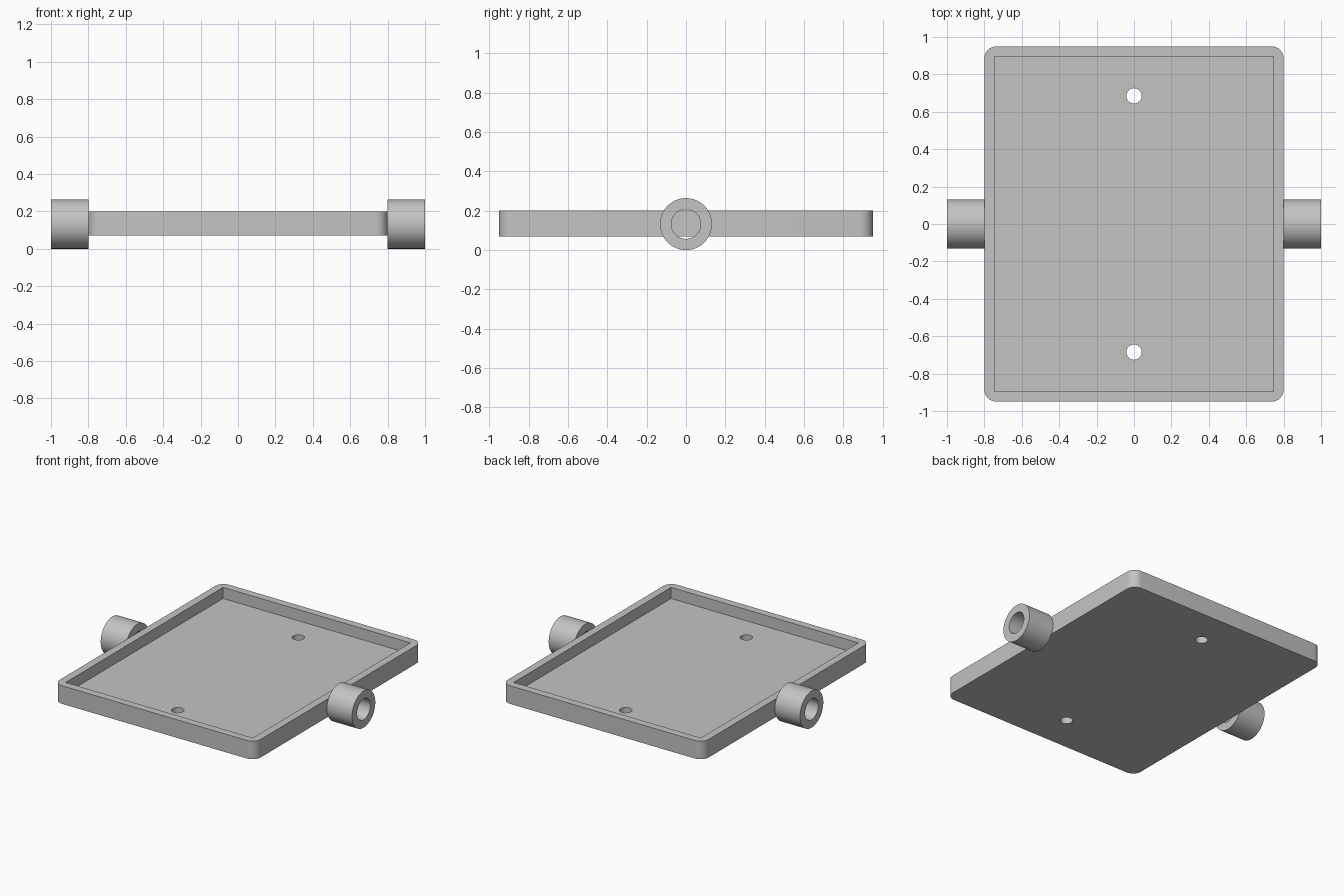
import bpy
import bmesh
import math

scene = bpy.context.scene
default = bpy.data.objects.get("Cube")
if default:
    bpy.data.objects.remove(default, do_unlink=True)

# Main dimensions
HALF_X, HALF_Y = 0.80, 0.95
BOTTOM, FLOOR, TOP = 0.07, 0.12, 0.20
WALL, CORNER = 0.055, 0.065
HOLE_Y, HOLE_R = 0.685, 0.041
BOSS_R, BORE_R, BOSS_LEN = 0.132, 0.075, 0.20

grey = bpy.data.materials.new("light grey")
grey.use_nodes = True
colour = (0.55, 0.55, 0.55, 1)
grey.diffuse_color = colour
grey.node_tree.nodes["Principled BSDF"].inputs["Base Color"].default_value = colour


def finish(name, bm):
    bmesh.ops.recalc_face_normals(bm, faces=bm.faces)
    mesh = bpy.data.meshes.new(name)
    bm.to_mesh(mesh)
    bm.free()
    mesh.materials.append(grey)
    obj = bpy.data.objects.new(name, mesh)
    scene.collection.objects.link(obj)
    return obj


def box(name, half_x, half_y, z0, z1, radius=0):
    bm = bmesh.new()
    bmesh.ops.create_cube(bm, size=1)
    for v in bm.verts:
        v.co.x *= 2 * half_x
        v.co.y *= 2 * half_y
        v.co.z = z1 if v.co.z > 0 else z0
    if radius:
        upright = [e for e in bm.edges
                   if abs(e.verts[0].co.z - e.verts[1].co.z) > 0.01]
        bmesh.ops.bevel(bm, geom=upright, offset=radius, segments=10,
                        profile=0.5, affect='EDGES')
    return finish(name, bm)


def cylinder(name, radius, z0, z1, y):
    bm = bmesh.new()
    bmesh.ops.create_cone(bm, cap_ends=True, segments=48, radius1=radius,
                          radius2=radius, depth=z1 - z0)
    bmesh.ops.translate(bm, verts=bm.verts, vec=(0, y, (z0 + z1) / 2))
    return finish(name, bm)


def cut(target, cutter):
    mod = target.modifiers.new(cutter.name, 'BOOLEAN')
    mod.operation = 'DIFFERENCE'
    mod.solver = 'EXACT'
    mod.object = cutter
    bpy.context.view_layer.objects.active = target
    bpy.ops.object.modifier_apply(modifier=mod.name)
    bpy.data.objects.remove(cutter, do_unlink=True)


def smooth(obj):
    bpy.ops.object.select_all(action='DESELECT')
    obj.select_set(True)
    bpy.context.view_layer.objects.active = obj
    bpy.ops.object.shade_smooth_by_angle(angle=math.radians(30))


# Shallow tray with rounded outer corners, a square pocket and two holes
tray = box("tray", HALF_X, HALF_Y, BOTTOM, TOP, CORNER)
cut(tray, box("pocket", HALF_X - WALL, HALF_Y - WALL, FLOOR, TOP + 0.1))
for side in (-1, 1):
    cut(tray, cylinder("screw_hole", HOLE_R, 0, TOP + 0.1, side * HOLE_Y))
smooth(tray)

# Hollow pivot bosses: a rectangular ring section spun about the x axis
for name, side in (("left_boss", 1), ("right_boss", -1)):
    bm = bmesh.new()
    inner, outer = side * HALF_X, side * (HALF_X + BOSS_LEN)
    section = [(inner, BORE_R), (outer, BORE_R), (outer, BOSS_R), (inner, BOSS_R)]
    ring = [bm.verts.new((x, 0, r)) for x, r in section]
    edges = [bm.edges.new((ring[i], ring[(i + 1) % 4])) for i in range(4)]
    bmesh.ops.spin(bm, geom=ring + edges, axis=(1, 0, 0), cent=(0, 0, 0),
                   angle=math.tau, steps=64, use_merge=True)
    bmesh.ops.remove_doubles(bm, verts=bm.verts, dist=0.0001)
    bmesh.ops.translate(bm, verts=bm.verts, vec=(0, 0, BOSS_R))
    smooth(finish(name, bm))
